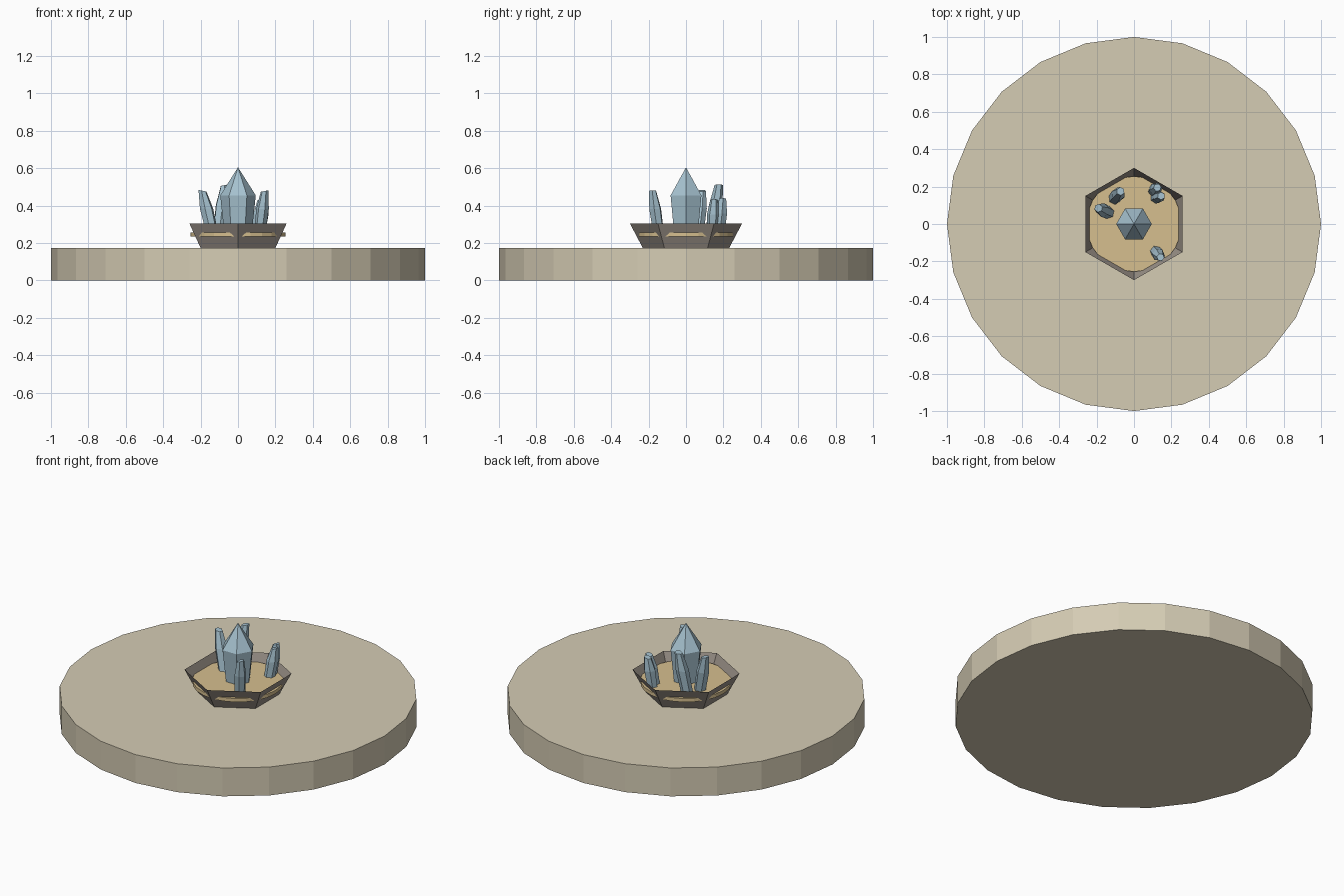
import bpy, bmesh, math
from mathutils import Vector

cube = bpy.data.objects.get("Cube")
if cube:
    bpy.data.objects.remove(cube, do_unlink=True)


def material(name, rgb):
    # sRGB bytes to linear
    lin = [(c / 255 / 12.92) if c < 11 else ((c / 255 + 0.055) / 1.055) ** 2.4 for c in rgb]
    m = bpy.data.materials.new(name)
    m.use_nodes = True
    m.diffuse_color = (*lin, 1)
    m.node_tree.nodes["Principled BSDF"].inputs["Base Color"].default_value = (*lin, 1)
    return m


stone = material("pale stone", (213, 204, 180))
clay = material("grey clay", (152, 143, 134))
sand = material("sand", (214, 191, 143))
crystal = material("blue crystal", (166, 194, 208))


def loft(name, rings, sides, mat, start=0.0, cap_top=True):
    """Skin flat-shaded rings given as (centre, radius, tilt); radius 0 is a point."""
    bm = bmesh.new()
    loops = []
    for centre, radius, tilt in rings:
        if radius == 0:
            loops.append([bm.verts.new(centre)])
            continue
        loop = []
        for i in range(sides):
            a = start + i * math.tau / sides
            x, y = radius * math.cos(a), radius * math.sin(a)
            loop.append(bm.verts.new(Vector(centre) + Vector((x, y, tilt * x))))
        loops.append(loop)
    for low, high in zip(loops, loops[1:]):
        for i in range(sides):
            j = (i + 1) % sides
            if len(high) == 1:
                bm.faces.new((low[i], low[j], high[0]))
            else:
                bm.faces.new((low[i], low[j], high[j], high[i]))
    bm.faces.new(loops[0][::-1])
    if cap_top and len(loops[-1]) > 1:
        bm.faces.new(loops[-1])
    mesh = bpy.data.meshes.new(name)
    bm.to_mesh(mesh)
    bm.free()
    mesh.materials.append(mat)
    obj = bpy.data.objects.new(name, mesh)
    bpy.context.collection.objects.link(obj)
    return obj


def axis_rings(*pairs):
    return [((0, 0, z), r, 0) for z, r in pairs]


# Round platform
loft("platform", axis_rings((0, 1), (0.175, 1)), 24, stone)

# Open flared planter and the sand disc that pokes through its walls
loft("planter", axis_rings((0.172, 0.23), (0.305, 0.3)), 6, clay, math.pi / 6, cap_top=False)
loft("sand_disc", axis_rings((0.235, 0.255), (0.257, 0.255)), 24, sand)

# Tall central crystal
loft("main_crystal", axis_rings((0.24, 0.072), (0.455, 0.095), (0.605, 0)), 6, crystal)

# Small leaning crystals: foot, tip, foot radius, top slant
shards = [
    ((-0.135, 0.06, 0.24), (-0.19, 0.085, 0.48), 0.037, -0.2),
    ((-0.105, 0.135, 0.24), (-0.072, 0.175, 0.51), 0.037, 0.2),
    ((0.115, -0.145, 0.24), (0.142, -0.178, 0.478), 0.034, 0.2),
    ((0.105, 0.175, 0.24), (0.125, 0.195, 0.435), 0.035, 0.3),
    ((0.115, 0.14, 0.24), (0.145, 0.15, 0.43), 0.034, 0.3),
]
for n, (foot, tip, r, slant) in enumerate(shards, 1):
    mid = Vector(foot).lerp(Vector(tip), 0.6)
    loft(f"small_crystal_{n}",
         [(foot, r * 0.9, 0), (mid, r, 0), (tip, r * 0.6, slant)], 6, crystal, 0.3 * n)
